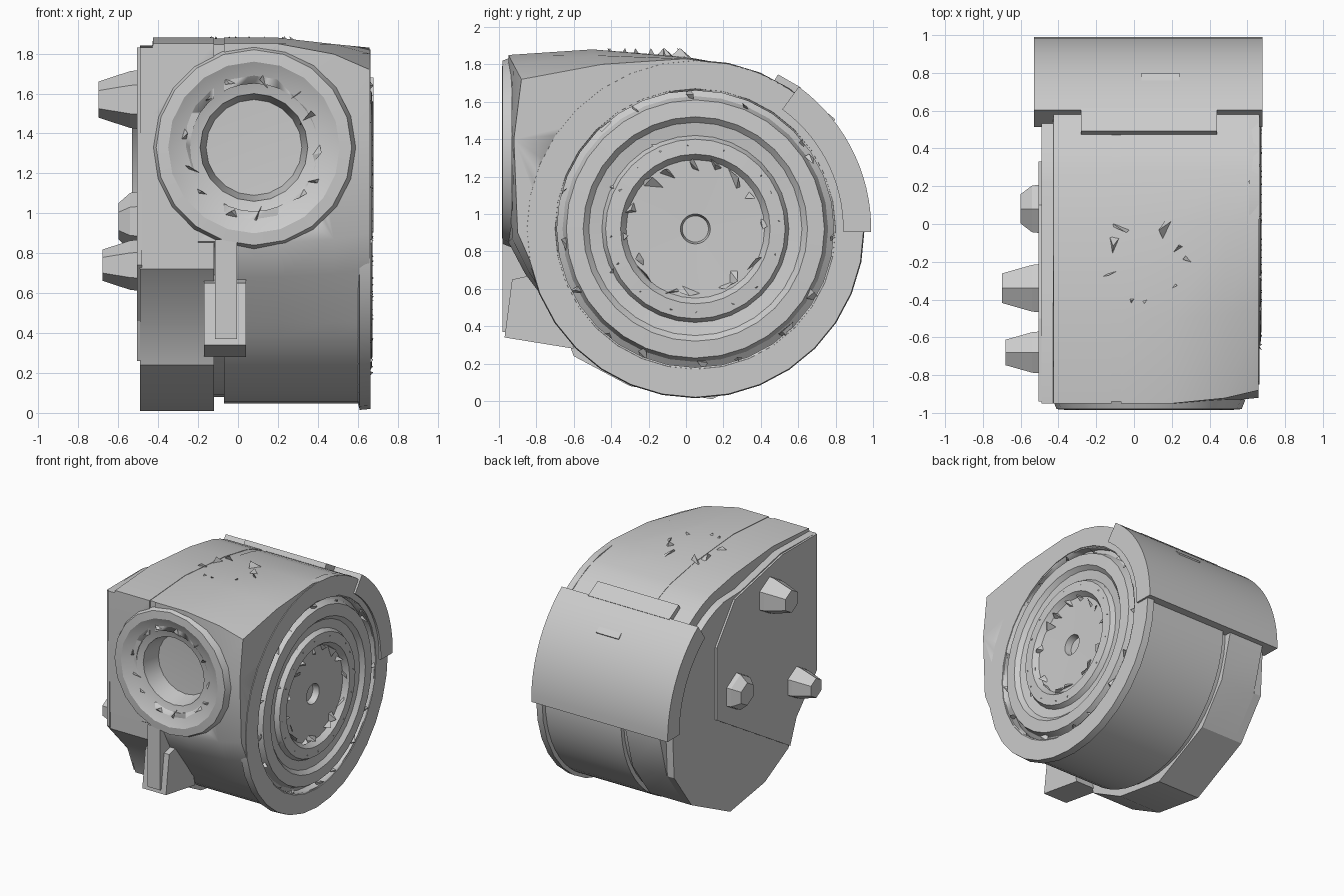
import bpy, bmesh, math, random
from math import sin, cos, pi, radians
from mathutils import Vector, Matrix

random.seed(4)
cube = bpy.data.objects.get("Cube")
if cube:
    bpy.data.objects.remove(cube)

grey = bpy.data.materials.new("plain grey")
grey.use_nodes = True
tone = (0.6, 0.6, 0.6, 1)
grey.diffuse_color = tone
grey.node_tree.nodes["Principled BSDF"].inputs["Base Color"].default_value = tone

CY, CZ = 0.05, 0.92   # drum axis


def finish(name, bm, smooth=None):
    bmesh.ops.recalc_face_normals(bm, faces=bm.faces)
    mesh = bpy.data.meshes.new(name)
    bm.to_mesh(mesh)
    bm.free()
    mesh.materials.append(grey)
    ob = bpy.data.objects.new(name, mesh)
    bpy.context.collection.objects.link(ob)
    if smooth:
        bpy.ops.object.select_all(action='DESELECT')
        ob.select_set(True)
        bpy.context.view_layer.objects.active = ob
        bpy.ops.object.shade_smooth_by_angle(angle=radians(smooth))
    return ob


def loft(name, sections, smooth=None):
    """Join matching (y, z) outlines placed at several x positions."""
    bm = bmesh.new()
    loops = [[bm.verts.new((x, y, z)) for y, z in pts] for x, pts in sections]
    n = len(loops[0])
    for a, b in zip(loops, loops[1:]):
        for i in range(n):
            j = (i + 1) % n
            bm.faces.new((a[i], a[j], b[j], b[i]))
    bm.faces.new(loops[0])
    bm.faces.new(loops[-1])
    return finish(name, bm, smooth)


def lathe(name, profile, matrix, steps=32, smooth=30):
    """Spin (radius, height) points round local z, then place the result."""
    bm = bmesh.new()
    vs = [bm.verts.new((r, 0, h)) for r, h in profile]
    es = [bm.edges.new(p) for p in zip(vs, vs[1:])]
    bmesh.ops.spin(bm, geom=vs + es, cent=(0, 0, 0), axis=(0, 0, 1),
                   angle=2 * pi, steps=steps, use_duplicate=False)
    bmesh.ops.remove_doubles(bm, verts=bm.verts, dist=0.0005)
    bm.transform(matrix)
    return finish(name, bm, smooth)


def box(name, centre, size, tilt=0):
    bm = bmesh.new()
    bmesh.ops.create_cube(bm, size=1)
    bm.transform(Matrix.Translation(centre) @ Matrix.Rotation(tilt, 4, 'X')
                 @ Matrix.Diagonal((*size, 1)))
    return finish(name, bm)


def arc(r, a0, a1, n):
    angles = [radians(a0 + (a1 - a0) * i / (n - 1)) for i in range(n)]
    return [(CY + r * cos(a), CZ + r * sin(a)) for a in angles]


def blend(a, b, t):
    return [(p[0] + (q[0] - p[0]) * t, p[1] + (q[1] - p[1]) * t) for p, q in zip(a, b)]


def cut(target, cutter):
    mod = target.modifiers.new("recess", 'BOOLEAN')
    mod.operation = 'DIFFERENCE'
    mod.object = cutter
    cutter.hide_render = True
    cutter.hide_set(True)


def shards(name, matrix, radii, count, size):
    """Small jagged chips standing on rings in the local xy plane."""
    bm = bmesh.new()
    for r in radii:
        for i in range(count):
            a = 2 * pi * (i + random.uniform(-0.3, 0.3)) / count
            c = Vector((r * cos(a), r * sin(a), 0))
            base = [c + Vector((random.uniform(-1, 1), random.uniform(-1, 1), -0.3)) * size
                    for _ in range(3)]
            vs = [bm.verts.new(p) for p in base + [c + Vector((0, 0, size * 0.4))]]
            for f in ((0, 1, 2), (0, 1, 3), (1, 2, 3), (2, 0, 3)):
                bm.faces.new([vs[k] for k in f])
    bm.transform(matrix)
    return finish(name, bm)


to_x = Matrix.Rotation(pi / 2, 4, 'Y')
to_front = Matrix.Rotation(pi / 2, 4, 'X')
side = Matrix.Translation((0, CY, CZ)) @ to_x
port = Matrix.Translation((0.08, 0, 1.33)) @ to_front

# Drum housing with a forward box that rounds off towards its left side
drum = arc(0.9, 75, 40, 8) + arc(0.875, 30, -148, 30)
top_front = [(-0.95, 1.5), (-0.95, 1.85), (-0.5, 1.88), (0, 1.84)]
inner = drum + [(-0.86, 0.68), (-0.95, 0.85)] + top_front
outer = drum + [(-0.82, 0.72), (-0.9, 0.9), (-0.92, 1.4), (-0.88, 1.72),
                (-0.45, 1.8), (0, 1.83)]
housing = loft("housing", [(-0.07, inner), (0.2, inner), (0.48, blend(inner, outer, 0.4)),
                           (0.66, outer)], 50)

# Core: flush on the top and front, sunk in the seam round the back and below
core_front = [(-0.94, 1.5), (-0.94, 1.847), (-0.5, 1.877), (0, 1.837)]
core_outline = ([(0.283, 1.786)] + arc(0.897, 70, 52, 4) + arc(0.84, 45, -140, 24)
                + [(-0.75, 0.7), (-0.94, 0.86)] + core_front)
core = loft("core", [(x, core_outline) for x in (-0.2, 0.1)], 35)

# Angular right-hand block, stepped in along its upper edge, with a side plate
lower = [(0.85, 0.55), (0.63, 0.25), (0.14, 0.01), (-0.3, 0.08), (-0.6, 0.24),
         (-0.68, 0.45), (-0.93, 0.72)]
block_outline = arc(0.9, 75, 0, 12) + lower + top_front
stepped = (arc(0.82, 78, 0, 12) + lower
           + [(-0.95, 1.5), (-0.95, 1.83), (-0.5, 1.84), (0, 1.73)])
block = loft("side_block", [(-0.49, stepped), (-0.43, stepped), (-0.425, block_outline),
                            (-0.12, block_outline)], 25)
plate_outline = [(0.33, 0.82), (0.33, 1.4), (0.1, 1.7), (-0.5, 1.83), (-0.94, 1.83),
                 (-0.94, 0.74), (-0.68, 0.46), (-0.6, 0.26)]
loft("side_plate", [(x, plate_outline) for x in (-0.505, -0.48)])

# Recess for the port and for the disc face
port_cutter = lathe("port_cutter", [(0, 0.66), (0.32, 0.66), (0.32, 1.1), (0, 1.1)], port)
for part in (housing, core, block):
    cut(part, port_cutter)
disc_cutter = lathe("disc_cutter", [(0, 0.57), (0.74, 0.57), (0.74, 0.8), (0, 0.8)], side)
cut(housing, disc_cutter)

# Front port: sloping collar leading to a blanked opening
lathe("port_collar", [(0.51, 0.93), (0.49, 0.98), (0.43, 0.985), (0.36, 0.95),
                      (0.27, 0.93), (0.24, 0.78), (0, 0.77)], port, 20, 25)
shards("port_chips", port @ Matrix.Translation((0, 0, 0.94)), [0.34], 13, 0.09)

# Stem below the port with its splayed foot
box("stem", (-0.06, -0.88, 0.62), (0.11, 0.2, 0.5))
loft("stem_foot", [(x, [(-0.97, 0.34), (-0.6, 0.28), (-0.7, 0.7), (-0.93, 0.65)])
                   for x in (-0.17, 0.04)])

# Concentric rings on the drum face, with a small central socket
lathe("face_rings", [(0.75, 0.59), (0.71, 0.62), (0.69, 0.67), (0.6, 0.675), (0.57, 0.645),
                     (0.5, 0.635), (0.48, 0.67), (0.4, 0.675), (0.37, 0.635), (0.08, 0.63),
                     (0.07, 0.58), (0, 0.58)], side)
lathe("face_rim", [(0.87, 0.6), (0.905, 0.61), (0.9, 0.665), (0.75, 0.665), (0.74, 0.58)],
      side)
shards("face_chips", side @ Matrix.Translation((0, 0, 0.655)), [0.36, 0.45, 0.72], 16, 0.06)

# Curved back cover, its small stud and the ledge strip above it
cover_outline = arc(0.94, 54, -1, 16) + arc(0.79, -1, 54, 16)
loft("back_cover", [(x, cover_outline) for x in (-0.53, 0.68)], 30)
box("cover_stud", (0.14, 0.77, 1.51), (0.2, 0.05, 0.03), radians(-40))
box("ledge_strip", (0.08, 0.54, 1.69), (0.72, 0.14, 0.05), radians(-30))

# Chips left in a ring on the top
shards("top_chips", Matrix.Translation((0.06, -0.22, 1.855)), [0.2], 9, 0.08)

# Faceted knobs and the pivot boss on the right-hand side
for name, y, z, r, tip in (("upper_knob", -0.34, 1.57, 0.15, 0.7),
                           ("lower_knob", -0.68, 0.74, 0.13, 0.68),
                           ("pivot_boss", 0.08, 0.96, 0.15, 0.6)):
    place = Matrix.Translation((0, y, z)) @ Matrix.Rotation(-pi / 2, 4, 'Y')
    lathe(name, [(r, 0.48), (r * 0.95, 0.54), (r * 0.6, tip), (0, tip)], place, 6, 5)
